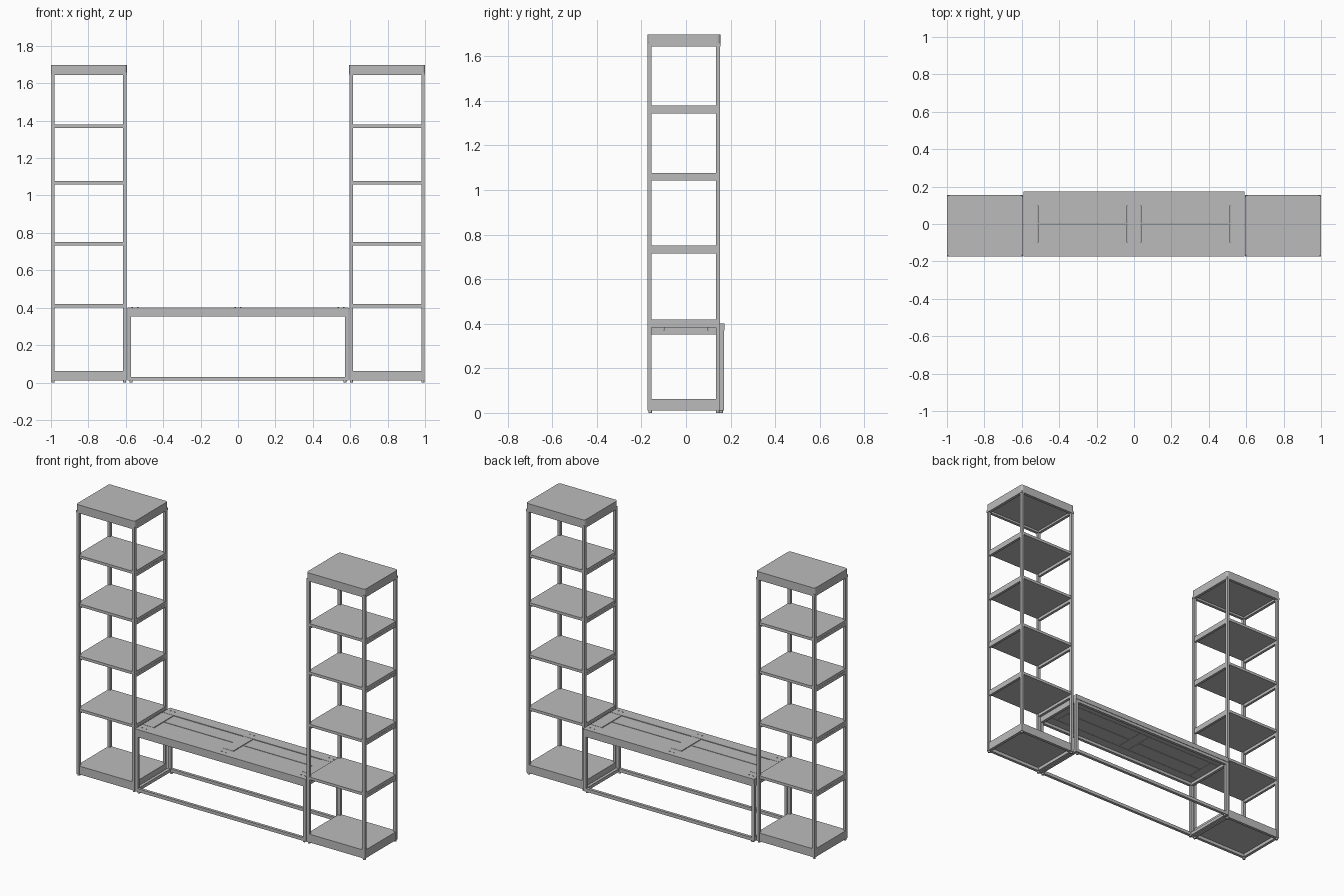
import bpy, bmesh
from mathutils import Matrix

cube = bpy.data.objects.get("Cube")
if cube:
    bpy.data.objects.remove(cube, do_unlink=True)

grey = bpy.data.materials.new("neutral grey")
grey.use_nodes = True
colour = (0.5, 0.5, 0.5, 1)
grey.diffuse_color = colour
grey.node_tree.nodes["Principled BSDF"].inputs["Base Color"].default_value = colour


def finish(name, bm, mirror=True):
    mesh = bpy.data.meshes.new(name)
    bm.to_mesh(mesh)
    bm.free()
    mesh.materials.append(grey)
    obj = bpy.data.objects.new(name, mesh)
    bpy.context.collection.objects.link(obj)
    if mirror:
        obj.modifiers.new("mirror", 'MIRROR').use_mirror_merge = False
    return obj


def box(bm, x, y, z, radius=0):
    """Box between (low, high) pairs, optionally with rounded upright edges."""
    size = [b - a for a, b in (x, y, z)]
    mid = [(a + b) / 2 for a, b in (x, y, z)]
    verts = bmesh.ops.create_cube(
        bm, size=1, matrix=Matrix.Translation(mid) @ Matrix.Diagonal((*size, 1)))["verts"]
    if radius:
        edges = {e for v in verts for e in v.link_edges
                 if abs(e.verts[0].co.z - e.verts[1].co.z) > 0.001}
        bmesh.ops.bevel(bm, geom=list(edges), offset=radius, segments=4,
                        profile=0.5, affect='EDGES')


def disc(bm, x, y, z, r, h):
    bmesh.ops.create_cone(bm, cap_ends=True, segments=12, radius1=r, radius2=r,
                          depth=h, matrix=Matrix.Translation((x, y, z + h / 2)))


def ends(span, w):
    """The two strips of width w at either end of a span."""
    return (span[0], span[0] + w), (span[1] - w, span[1])


def ring(bm, x, y, z, w):
    """Rectangular frame of rails."""
    for strip in ends(y, w):
        box(bm, x, strip, z)
    for strip in ends(x, w):
        box(bm, strip, (y[0] + w, y[1] - w), z)


# Towers: built on the left and mirrored
TX, TY, POST = (0.594, 1.0), (-0.173, 0.154), 0.018
BAR = 0.018

bm = bmesh.new()
for px in ends((TX[0] + 0.002, TX[1] - 0.002), POST):
    for py in ends((TY[0] + 0.001, TY[1] - 0.001), POST):
        box(bm, px, py, (0.01, 1.66))
finish("tower_posts", bm)

bm = bmesh.new()
box(bm, TX, TY, (1.658, 1.697), 0.014)
ring(bm, TX, TY, (1.645, 1.658), BAR)
finish("tower_top", bm)

bm = bmesh.new()
box(bm, (TX[0] + 0.003, TX[1] - 0.003), (TY[0] + 0.003, TY[1] - 0.003), (0.03, 0.062))
ring(bm, (TX[0] + 0.003, TX[1] - 0.003), (TY[0] + 0.003, TY[1] - 0.003), (0.01, 0.03), BAR)
finish("tower_base", bm)

# Shelves rest on side rails that run front to back
shelves, rails = bmesh.new(), bmesh.new()
for top in (0.419, 0.75, 1.077, 1.379):
    box(shelves, (TX[0] + 0.004, TX[1] - 0.004), (TY[0] + 0.004, TY[1] - 0.004),
        (top - 0.017, top))
    for rx in ends((TX[0] + 0.003, TX[1] - 0.003), POST - 0.002):
        box(rails, rx, (TY[0] + POST, TY[1] - POST), (top - 0.035, top - 0.017))
finish("tower_shelves", shelves)
finish("shelf_rails", rails)

# Bench frame
BX, BY = 0.592, (-0.173, 0.17)
bm = bmesh.new()
for py in ends(BY, BAR):
    box(bm, (BX - 0.02, BX), py, (0.01, 0.37))
finish("bench_legs", bm)

bm = bmesh.new()
for z in ((0.01, 0.03), (0.352, 0.37)):
    ring(bm, (-BX, BX), BY, z, BAR)
finish("bench_rails", bm, mirror=False)

# Bench top: long border planks, cross pieces and inset panels
SEAM, LOW, HIGH = 0.002, 0.37, 0.4
bm = bmesh.new()
for plank in ((-0.173, -0.1), (0.1, 0.173)):
    box(bm, (-BX, BX), plank, (LOW, HIGH))
for cross in ((-BX, -0.515), (-0.035, 0.035), (0.515, BX)):
    box(bm, cross, (-0.1 + SEAM, 0.1 - SEAM), (LOW, HIGH))
finish("bench_border", bm, mirror=False)

bm = bmesh.new()
for panel in ((-0.1 + SEAM, -SEAM), (SEAM, 0.1 - SEAM)):
    box(bm, (0.035 + SEAM, 0.515 - SEAM), panel, (LOW, HIGH - 0.003))
finish("bench_panels", bm)

# Screw heads and feet
bm = bmesh.new()
for x in (-0.55, 0, 0.55):
    for y in (-0.14, 0.14):
        for dx in (-0.015, 0.015):
            disc(bm, x + dx, y, HIGH - 0.001, 0.004, 0.004)
finish("bench_screws", bm, mirror=False)

bm = bmesh.new()
for x in (TX[0] + 0.012, TX[1] - 0.012, BX - 0.02):
    back = BY[1] if x < TX[0] else TY[1]
    for y in (TY[0] + 0.012, back - 0.012):
        disc(bm, x, y, 0, 0.008, 0.011)
finish("feet", bm)
